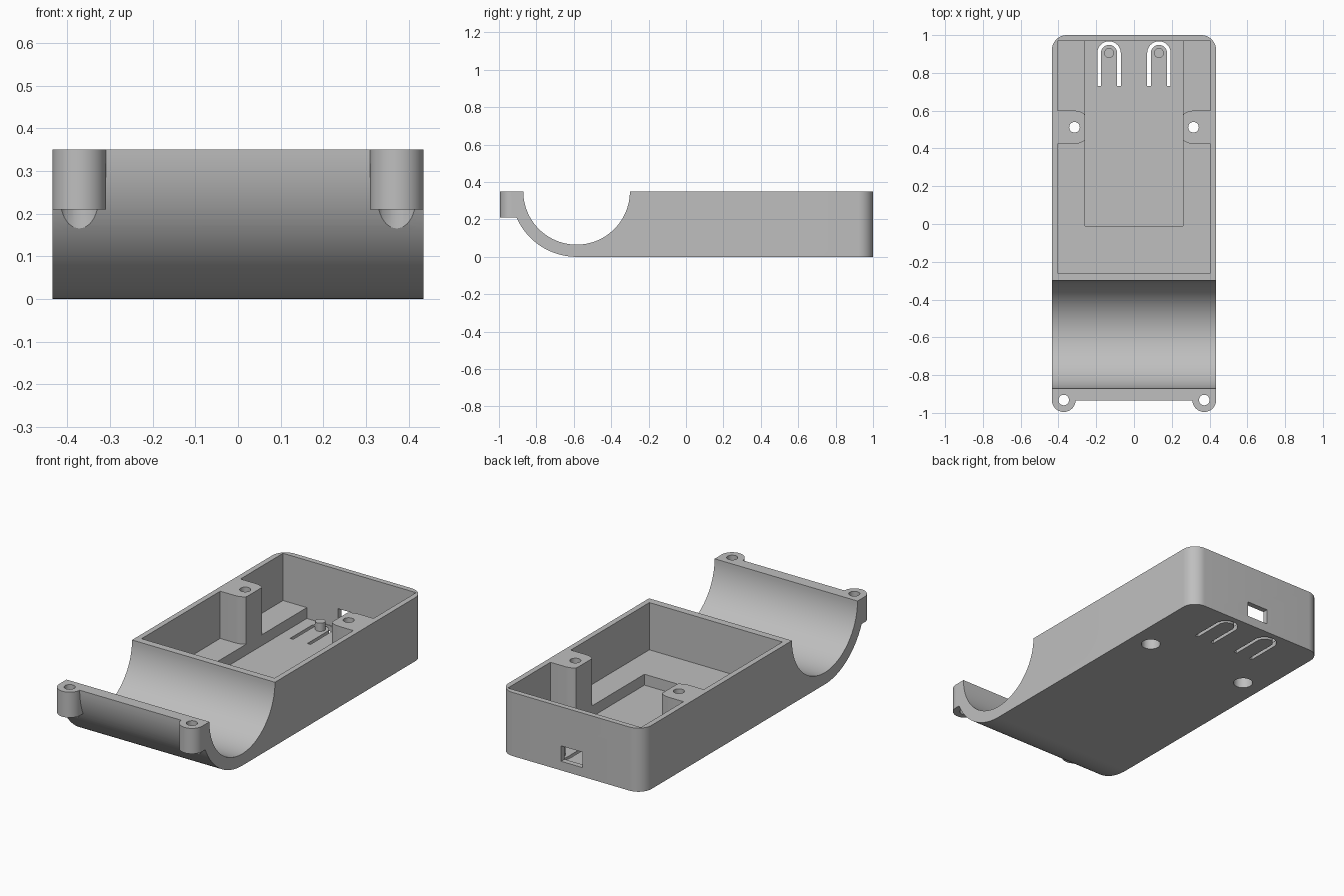
import bpy, bmesh
from math import sin, cos, radians

if "Cube" in bpy.data.objects:
    bpy.data.objects.remove(bpy.data.objects["Cube"])

grey = bpy.data.materials.new("plain_grey")
grey.use_nodes = True
colour = (0.52, 0.52, 0.52, 1)
grey.diffuse_color = colour
grey.node_tree.nodes["Principled BSDF"].inputs["Base Color"].default_value = colour

TOP, HALF = 0.35, 0.435       # rim height, half width
TROUGH_Y = -0.585             # axis of the round cradle
LEDGE, FLOOR = 0.09, 0.03     # two inner floor levels


def arc(cx, cy, r, start, end, n=24):
    """Points along an arc, angles in degrees."""
    angles = [radians(start + (end - start) * i / n) for i in range(n + 1)]
    return [(cx + r * cos(a), cy + r * sin(a)) for a in angles]


def prism(name, outline, low, high, axis="z"):
    """Extrude a 2D outline along z, x (outline in yz) or y (outline in xz)."""
    place = {"z": lambda u, v, w: (u, v, w),
             "x": lambda u, v, w: (w, u, v),
             "y": lambda u, v, w: (u, w, v)}[axis]
    bm = bmesh.new()
    ends = [[bm.verts.new(place(u, v, w)) for u, v in outline] for w in (low, high)]
    for ring in ends:
        bm.faces.new(ring)
    for i in range(len(outline)):
        j = (i + 1) % len(outline)
        bm.faces.new((ends[0][i], ends[0][j], ends[1][j], ends[1][i]))
    bmesh.ops.recalc_face_normals(bm, faces=bm.faces)
    mesh = bpy.data.meshes.new(name)
    bm.to_mesh(mesh)
    bm.free()
    mesh.materials.append(grey)
    obj = bpy.data.objects.new(name, mesh)
    bpy.context.collection.objects.link(obj)
    return obj


def rect(x0, x1, y0, y1):
    return [(x0, y0), (x1, y0), (x1, y1), (x0, y1)]


def combine(target, tool, operation):
    """Apply a boolean and discard the tool."""
    mod = target.modifiers.new(operation, "BOOLEAN")
    mod.operation, mod.solver, mod.object = operation, "EXACT", tool
    bpy.context.view_layer.objects.active = target
    bpy.ops.object.modifier_apply(modifier=mod.name)
    bpy.data.objects.remove(tool)


def cut(outline, low, high, axis="z"):
    combine(case, prism("cutter", outline, low, high, axis), "DIFFERENCE")


def add(outline, low, high):
    combine(case, prism("addition", outline, low, high), "UNION")


# Case side profile: box with a round cradle in front
profile = ([(1, 0), (1, TOP)]
           + arc(TROUGH_Y, TOP, 0.285, 360, 180, 48)
           + arc(TROUGH_Y, TOP, 0.35, 180, 270, 32))
case = prism("case", profile, -HALF, HALF, "x")

# Rounded rear corners
bm = bmesh.new()
bm.from_mesh(case.data)
corners = [e for e in bm.edges if all(v.co.y > 0.99 for v in e.verts)
           and abs(e.verts[0].co.z - e.verts[1].co.z) > 0.1]
bmesh.ops.bevel(bm, geom=corners, offset=0.08, segments=12, profile=0.5, affect="EDGES")
bm.to_mesh(case.data)
bm.free()

# Cavity and the deeper central pocket
cut(rect(-0.405, 0.405, -0.26, 0.97), LEDGE, 0.5)
cut(rect(-0.26, 0.26, -0.01, 0.97), FLOOR, 0.5)

for s in (-1, 1):
    # Screw post against the side wall, flattened towards the pocket
    post = [(0.42, 0.6)] + arc(0.315, 0.512, 0.088, 90, 270) + [(0.42, 0.424)]
    add([(s * max(x, 0.26), y) for x, y in post], 0.05, TOP)
    cut(arc(s * 0.315, 0.512, 0.028, 0, 345, 23), -0.1, 0.5)
    cut(arc(s * 0.315, 0.512, 0.05, 0, 345, 23), -0.1, 0.2)

    # Clearance under the front ear, then the ear and its hole
    ear_x, ear_y = s * 0.372, -0.932
    cut(arc(ear_x, ear_y, 0.05, 0, 345, 23), -0.1, 0.21)
    add(arc(ear_x, ear_y, 0.063, 180, 360)
        + [(ear_x + 0.063, -0.885), (ear_x - 0.063, -0.885)], 0.21, TOP)
    cut(arc(ear_x, ear_y, 0.028, 0, 345, 23), 0.1, 0.5)

    # U slot forming a springy button, with a peg on it
    bx, by = s * 0.132, 0.905
    cut([(bx + 0.062, 0.73)] + arc(bx, by, 0.062, 0, 180)
        + [(bx - 0.062, 0.73), (bx - 0.043, 0.73)]
        + arc(bx, by, 0.043, 180, 0) + [(bx + 0.043, 0.73)], -0.1, 0.06)
    add(arc(bx, by, 0.026, 0, 345, 23), 0.015, 0.075)

# Connector opening in the rear wall
cut(rect(-0.07, 0.06, 0.05, 0.135), 0.94, 1.1, "y")

bpy.ops.object.select_all(action="DESELECT")
case.select_set(True)
bpy.context.view_layer.objects.active = case
bpy.ops.object.shade_smooth_by_angle(angle=radians(30))
